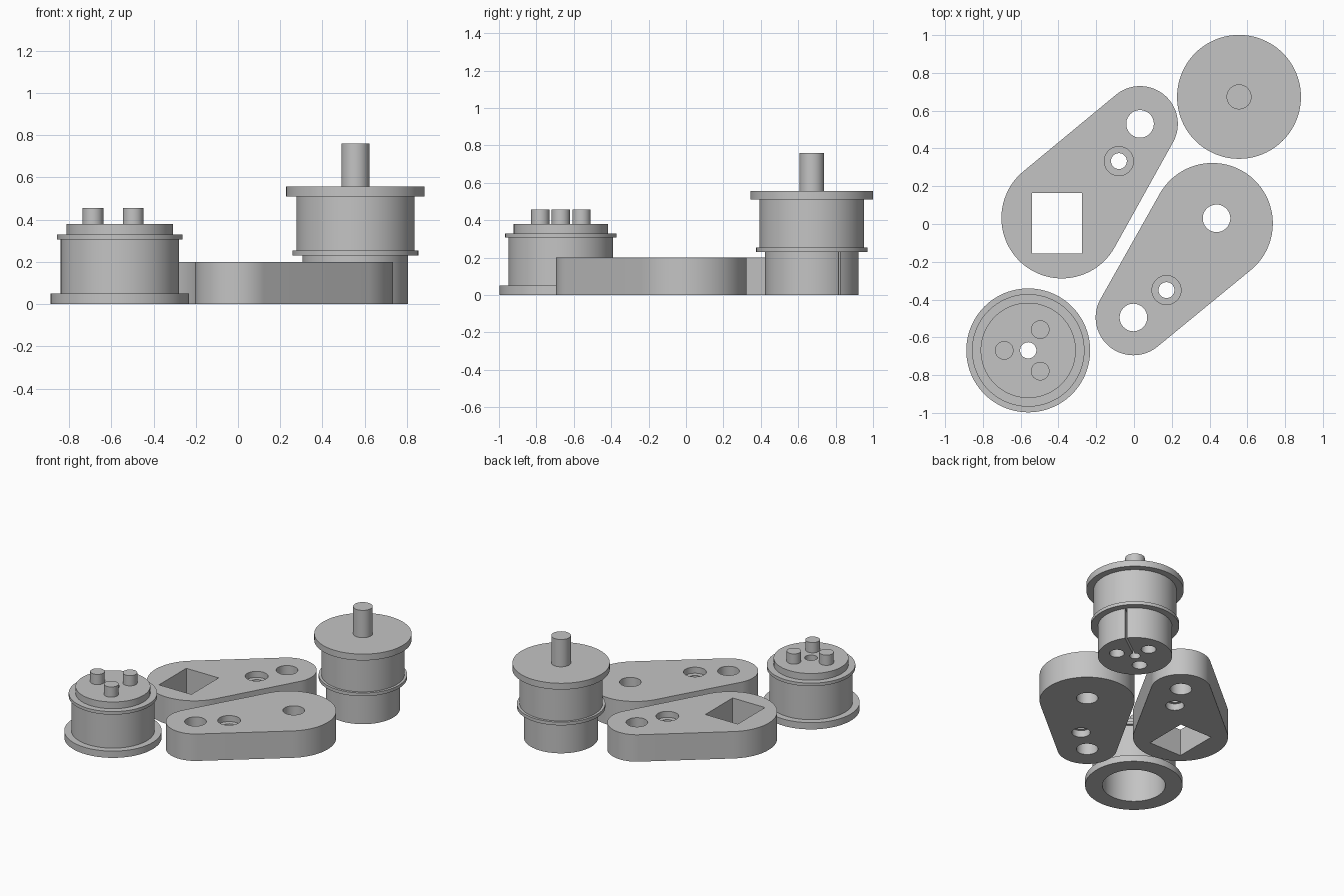
import bpy, bmesh, math
from mathutils import Vector

if "Cube" in bpy.data.objects:
    bpy.data.objects.remove(bpy.data.objects["Cube"])

grey = bpy.data.materials.new("plain_grey")
grey.diffuse_color = (0.55, 0.55, 0.55, 1)
grey.use_nodes = True
grey.node_tree.nodes["Principled BSDF"].inputs["Base Color"].default_value = grey.diffuse_color


def make(name, bm, loc=(0, 0, 0)):
    bmesh.ops.recalc_face_normals(bm, faces=bm.faces)
    me = bpy.data.meshes.new(name)
    bm.to_mesh(me)
    bm.free()
    ob = bpy.data.objects.new(name, me)
    ob.location = loc
    me.materials.append(grey)
    bpy.context.collection.objects.link(ob)
    return ob


def prism(name, outline, z0, z1):
    bm = bmesh.new()
    face = bm.faces.new([bm.verts.new((x, y, z0)) for x, y in outline])
    res = bmesh.ops.extrude_face_region(bm, geom=[face])
    up = [v for v in res["geom"] if isinstance(v, bmesh.types.BMVert)]
    bmesh.ops.translate(bm, verts=up, vec=(0, 0, z1 - z0))
    return make(name, bm)


def arc(c, r, a0, a1, n):
    return [(c[0] + r * math.cos(a0 + (a1 - a0) * i / n),
             c[1] + r * math.sin(a0 + (a1 - a0) * i / n)) for i in range(n + 1)]


def rod(name, c, r, z0, z1, n=48):
    return prism(name, arc(c, r, 0, math.tau, n)[:-1], z0, z1)


def lathe(name, profile, loc, n=96):
    """Spin a profile of (radius, z) points; the ends meet the axis or each other."""
    bm = bmesh.new()
    vs = [bm.verts.new((r, 0, z)) for r, z in profile]
    pairs = list(zip(vs, vs[1:]))
    if profile[0][0] > 0:
        pairs.append((vs[-1], vs[0]))
    es = [bm.edges.new(p) for p in pairs]
    bmesh.ops.spin(bm, geom=vs + es, cent=(0, 0, 0), axis=(0, 0, 1),
                   angle=math.tau, steps=n, use_duplicate=False)
    bmesh.ops.remove_doubles(bm, verts=bm.verts, dist=1e-5)
    return make(name, bm, loc)


def cut(ob, cutters):
    for c in cutters:
        c.hide_render = True
        m = ob.modifiers.new("cut", "BOOLEAN")
        m.operation, m.solver, m.object = "DIFFERENCE", "EXACT", c
    bpy.context.view_layer.update()
    dg = bpy.context.evaluated_depsgraph_get()
    me = bpy.data.meshes.new_from_object(ob.evaluated_get(dg))
    ob.modifiers.clear()
    ob.data = me
    for c in cutters:
        bpy.data.objects.remove(c)


def arm(name, big, small, screw, extra):
    """Tapered plate: large round end, small round end, pin hole and screw hole."""
    R, r, h = 0.32, 0.20, 0.20
    d = Vector(small) - Vector(big)
    a, t = math.atan2(d.y, d.x), math.acos((R - r) / d.length)
    outline = (arc(big, R, a + t, a + math.tau - t, 56)
               + arc(small, r, a - t, a + t, 40))
    ob = prism(name, outline, 0, h)
    cut(ob, [rod("pin_hole", small, 0.073, -0.1, 0.3),
             rod("screw_hole", screw, 0.042, -0.1, 0.3),
             rod("head_recess", screw, 0.077, 0.155, 0.3),
             rod("nut_recess", screw, 0.062, -0.1, 0.05),
             extra])
    return ob


# Two tapered arms
arm("square_hole_arm", (-0.382, 0.032), (0.032, 0.53), (-0.08, 0.333),
    prism("square_cutter", [(-0.54, -0.157), (-0.274, -0.157),
                            (-0.274, 0.164), (-0.54, 0.164)], -0.1, 0.3))
arm("round_hole_arm", (0.415, 0.003), (-0.003, -0.495), (0.172, -0.35),
    rod("round_cutter", (0.437, 0.03), 0.073, -0.1, 0.3))

# Hollow drum with flange, rim and stepped top
A = (-0.56, -0.669)
lathe("hollow_drum", [(0.328, 0), (0.328, 0.05), (0.28, 0.05), (0.28, 0.307),
                      (0.298, 0.307), (0.298, 0.33), (0.252, 0.33), (0.252, 0.38),
                      (0.043, 0.38), (0.043, 0.31), (0.212, 0.31), (0.212, 0)], (*A, 0))
for i in range(3):
    p = arc(A, 0.127, math.pi / 3, math.pi / 3 + math.tau, 3)[i]
    rod(f"drum_pin_{i + 1}", p, 0.049, 0.38, 0.456)

# Solid drum with shaft, flange, rim and a stepped base
B = (0.556, 0.673)
drum = lathe("shaft_drum", [(0, 0), (0.25, 0), (0.25, 0.23), (0.298, 0.23),
                            (0.298, 0.254), (0.28, 0.254), (0.28, 0.51),
                            (0.328, 0.51), (0.328, 0.557), (0.066, 0.557),
                            (0.066, 0.76), (0, 0.76)], (*B, 0))
# Socket holes, centre hole and narrow slit in the base
ang = math.radians(36)
u, w = Vector((math.cos(ang), math.sin(ang))), Vector((-math.sin(ang), math.cos(ang))) * 0.006
o = Vector(B)
holes = [rod("socket", p, 0.05, -0.1, 0.09)
         for p in arc(B, 0.127, ang + math.pi / 3, ang + math.pi / 3 + math.tau, 3)[:3]]
holes.append(rod("centre_hole", B, 0.036, -0.1, 0.2))
holes.append(prism("slit", [o - w, o + u * 0.4 - w, o + u * 0.4 + w, o + w], -0.1, 0.2299))
cut(drum, holes)

# Smooth round walls, keep hard edges
bpy.ops.object.select_all(action="SELECT")
bpy.context.view_layer.objects.active = drum
bpy.ops.object.shade_smooth_by_angle(angle=math.radians(30))
